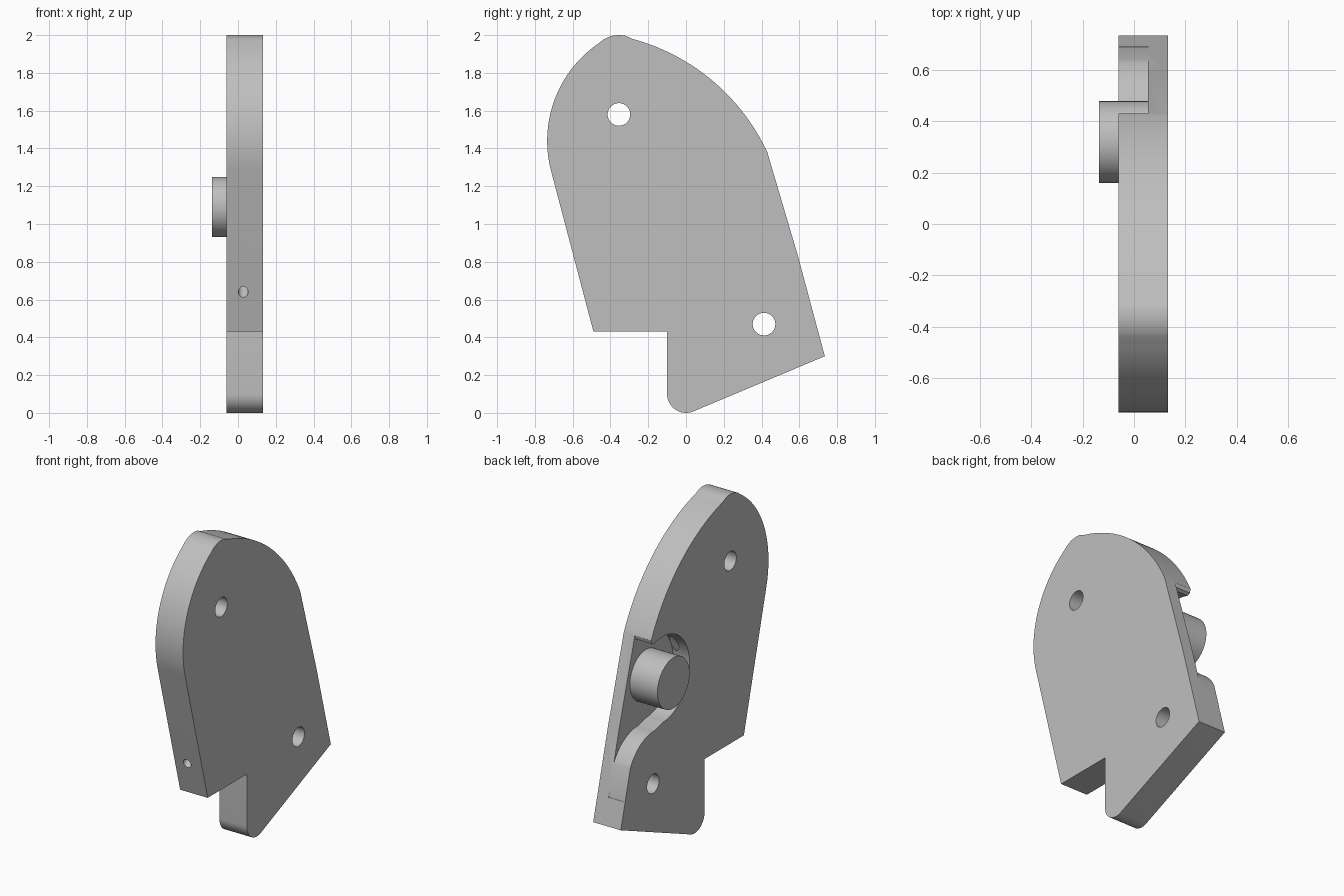
import bpy
import bmesh
from math import cos, sin, radians
from mathutils import Vector

cube = bpy.data.objects.get("Cube")
if cube:
    bpy.data.objects.remove(cube, do_unlink=True)

grey = bpy.data.materials.new("plain_grey")
grey.use_nodes = True
colour = (0.52, 0.52, 0.52, 1)
grey.diffuse_color = colour
grey.node_tree.nodes["Principled BSDF"].inputs["Base Color"].default_value = colour

X_OUT, X_FLOOR, X_BACK = -0.06, 0.055, 0.132
PIN = (0.32, 1.09)


def arc(centre, radius, start, end, steps=24):
    """Points of an arc in the y-z plane, angles in degrees."""
    angles = [radians(start + (end - start) * i / steps) for i in range(steps + 1)]
    return [(centre[0] + radius * cos(a), centre[1] + radius * sin(a)) for a in angles]


def extrude(name, profile, x0, x1):
    """Solid with a y-z profile, running from x0 to x1."""
    bm = bmesh.new()
    face = bm.faces.new([bm.verts.new((x0, y, z)) for y, z in profile])
    grown = bmesh.ops.extrude_face_region(bm, geom=[face])["geom"]
    bmesh.ops.translate(bm, vec=(x1 - x0, 0, 0),
                        verts=[v for v in grown if isinstance(v, bmesh.types.BMVert)])
    bmesh.ops.recalc_face_normals(bm, faces=bm.faces)
    mesh = bpy.data.meshes.new(name)
    bm.to_mesh(mesh)
    bm.free()
    mesh.materials.append(grey)
    obj = bpy.data.objects.new(name, mesh)
    bpy.context.collection.objects.link(obj)
    return obj


def rod(name, start, end, radius):
    """Round bar between two points."""
    start, end = Vector(start), Vector(end)
    bpy.ops.mesh.primitive_cylinder_add(vertices=32, radius=radius,
                                        depth=(end - start).length,
                                        location=(start + end) / 2)
    obj = bpy.context.object
    obj.name = name
    obj.rotation_euler = (end - start).to_track_quat("Z", "Y").to_euler()
    obj.data.materials.append(grey)
    return obj


def cut(target, cutter):
    """Subtract the cutter, then remove it."""
    cutter.hide_render = True
    mod = target.modifiers.new("cut", "BOOLEAN")
    mod.operation, mod.solver, mod.object = "DIFFERENCE", "EXACT", cutter
    bpy.context.view_layer.update()
    graph = bpy.context.evaluated_depsgraph_get()
    mesh = bpy.data.meshes.new_from_object(target.evaluated_get(graph))
    target.modifiers.clear()
    target.data = mesh
    bpy.data.objects.remove(cutter, do_unlink=True)


def smooth(obj):
    bpy.ops.object.select_all(action="DESELECT")
    obj.select_set(True)
    bpy.context.view_layer.objects.active = obj
    bpy.ops.object.shade_smooth_by_angle(angle=radians(25))


# Plate outline: foot, step, rounded front, blunt tip, long curved back
outline = [(0.735, 0.30)]
outline += arc((0, 0.1), 0.1, 292, 180, 16)
outline += [(-0.10, 0.43), (-0.49, 0.43)]
outline += arc((-0.109, 1.44), 0.626, 194.5, 124, 32)
outline += arc((-0.355, 1.845), 0.155, 122, 76, 10)
outline += arc((-0.571, 0.913), 1.105, 75, 25, 36)
outline += [(0.59, 0.84)]
plate = extrude("plate", outline, X_OUT, X_BACK)

# Pocket around the pin, open at the back edge
pocket = [(0.9, 0.46), (0.9, 1.38), (0.432, 1.38), (0.425, 1.355), (0.405, 1.345)]
pocket += arc(PIN, 0.27, 78, 270, 48)
pocket += arc((0.40, 0.53), 0.27, 92, 15, 20)
pocket += [(0.69, 0.46)]
cut(plate, extrude("pocket_cutter", pocket, -0.3, X_FLOOR))

# Two mounting holes and the slanted bore from the front edge into the pocket
for y, z in ((-0.355, 1.58), (0.413, 0.47)):
    cut(plate, rod("hole_cutter", (-0.3, y, z), (0.3, y, z), 0.06))
cut(plate, rod("bore_cutter", (0.028, -0.69, 0.509), (0.028, 0.12, 1.243), 0.026))
plate.name = "plate"
smooth(plate)

# Pin standing on the pocket floor
pin = rod("pin", (X_FLOOR + 0.005, *PIN), (-0.137, *PIN), 0.16)
smooth(pin)
